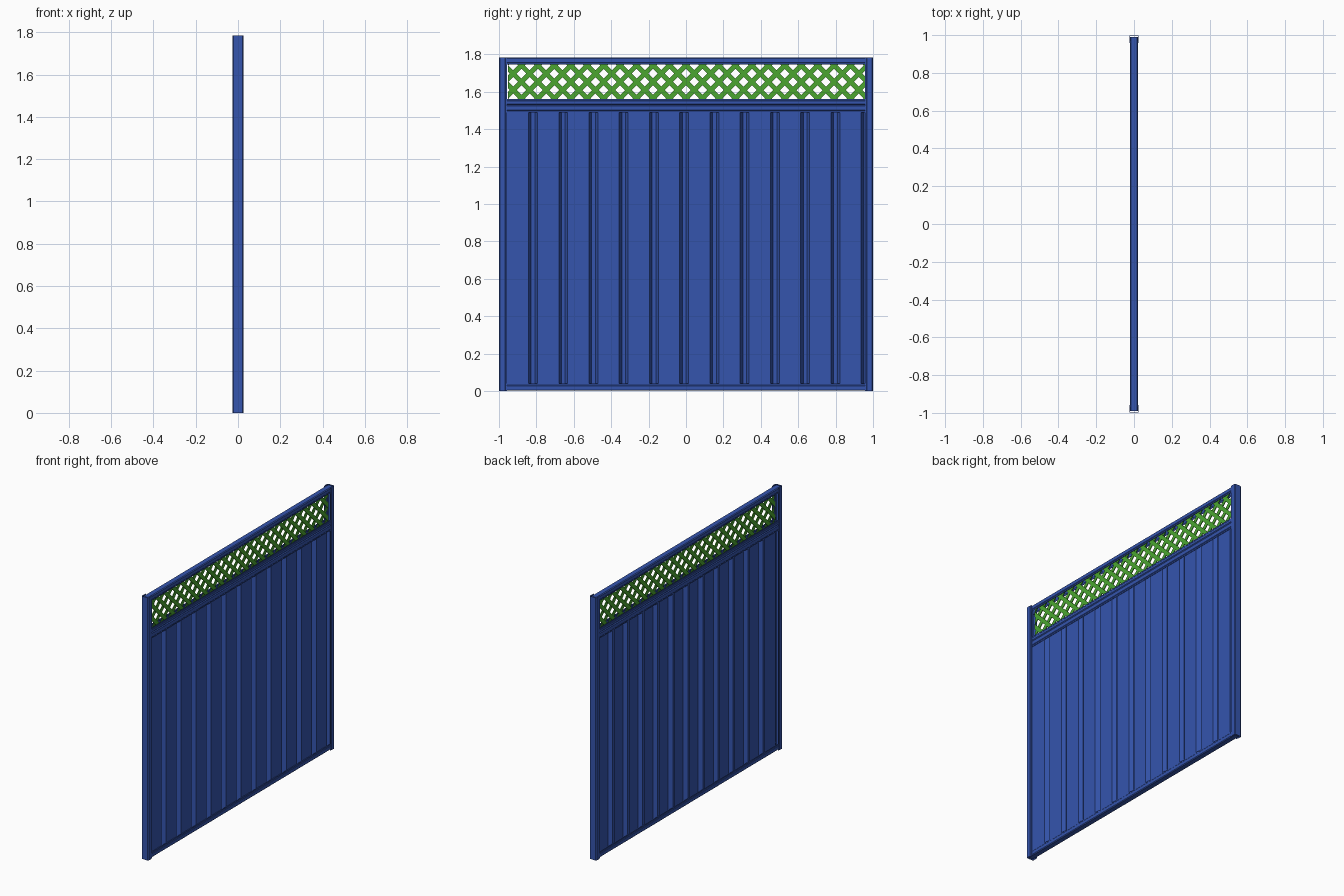
import bpy, bmesh, math
from mathutils import Vector, Matrix

if "Cube" in bpy.data.objects:
    bpy.data.objects.remove(bpy.data.objects["Cube"])

H = 1.785


def material(name, color):
    m = bpy.data.materials.new(name)
    m.diffuse_color = color
    m.use_nodes = True
    m.node_tree.nodes["Principled BSDF"].inputs["Base Color"].default_value = m.diffuse_color
    return m


BLUE = material("blue_steel", (0.035, 0.09, 0.42, 1))
GREEN = material("green_lattice", (0.07, 0.38, 0.03, 1))


def finish(name, bm, mat):
    bmesh.ops.recalc_face_normals(bm, faces=bm.faces)
    me = bpy.data.meshes.new(name)
    bm.to_mesh(me)
    bm.free()
    me.materials.append(mat)
    ob = bpy.data.objects.new(name, me)
    bpy.context.collection.objects.link(ob)
    return ob


def extrude_outline(name, pts, vec, mat):
    bm = bmesh.new()
    f = bm.faces.new([bm.verts.new(p) for p in pts])
    r = bmesh.ops.extrude_face_region(bm, geom=[f], use_keep_orig=True)
    verts = [e for e in r["geom"] if isinstance(e, bmesh.types.BMVert)]
    bmesh.ops.translate(bm, verts=verts, vec=vec)
    return finish(name, bm, mat)


def channel(half, depth, t=0.003):
    """Closed outline of a folded channel: (offset from web, x)."""
    c = 0.005
    side = [(0, half - c), (c, half), (depth - 0.012, half),
            (depth - 0.008, half - 0.003), (depth, half - 0.003)]
    inner = [(depth, half - 0.003 - t), (depth - 0.009, half - 0.003 - t),
             (depth - 0.013, half - t), (c + t / 2, half - t), (t, half - c - t / 2)]
    right = side + inner
    return right + [(d, -x) for d, x in reversed(right)]


# End posts: channels opening inward
for name, s in (("left_post", -1), ("right_post", 1)):
    pts = [(x, s * (1 - d), 0) for d, x in channel(0.026, 0.043)]
    extrude_outline(name, pts, (0, 0, H), BLUE)

# Horizontal rails: web height, opening direction, depth
for name, z, s, depth in (("bottom_rail", 0.002, 1, 0.038),
                          ("sheet_top_rail", 1.53, -1, 0.04),
                          ("lattice_bottom_rail", 1.53, 1, 0.032),
                          ("top_rail", H - 0.002, -1, 0.038)):
    pts = [(x, -0.99, z + s * d) for d, x in channel(0.021, depth)]
    extrude_outline(name, pts, (0, 1.98, 0), BLUE)

# Corrugated infill sheet: wide pans with narrow recessed grooves
front, back, t = 0.013, -0.012, 0.002
line = [(-0.975, front)]
for k in range(12):
    y = -0.842 + 0.1617 * k
    line += [(y, front), (y + 0.014, back), (y + 0.034, back), (y + 0.048, front)]
line[-1] = (0.985, front)
pts = [(x, y, 0.008) for y, x in line] + [(x - t, y, 0.008) for y, x in reversed(line)]
extrude_outline("corrugated_sheet", pts, (0, 0, 1.515), BLUE)

# Lattice: two layers of diagonal slats trimmed to the opening
y0, y1, z0, z1 = -0.952, 0.965, 1.545, 1.762
period, width, thick = 0.088, 0.026, 0.005
for name, s in (("lattice_front_slats", 1), ("lattice_back_slats", -1)):
    bm = bmesh.new()
    for i in range(-13, 14):
        m = (Matrix.Translation((s * thick / 2, i * period, (z0 + z1) / 2))
             @ Matrix.Rotation(s * math.pi / 4, 4, 'X')
             @ Matrix.Diagonal((thick, width, 0.5, 1)))
        bmesh.ops.create_cube(bm, size=1, matrix=m)
    for co, no in (((0, y0, 0), (0, -1, 0)), ((0, y1, 0), (0, 1, 0)),
                   ((0, 0, z0), (0, 0, -1)), ((0, 0, z1), (0, 0, 1))):
        bmesh.ops.bisect_plane(bm, geom=bm.verts[:] + bm.edges[:] + bm.faces[:],
                               plane_co=co, plane_no=no, clear_outer=True)
        bmesh.ops.holes_fill(bm, edges=[e for e in bm.edges if e.is_boundary], sides=0)
    finish(name, bm, GREEN)
